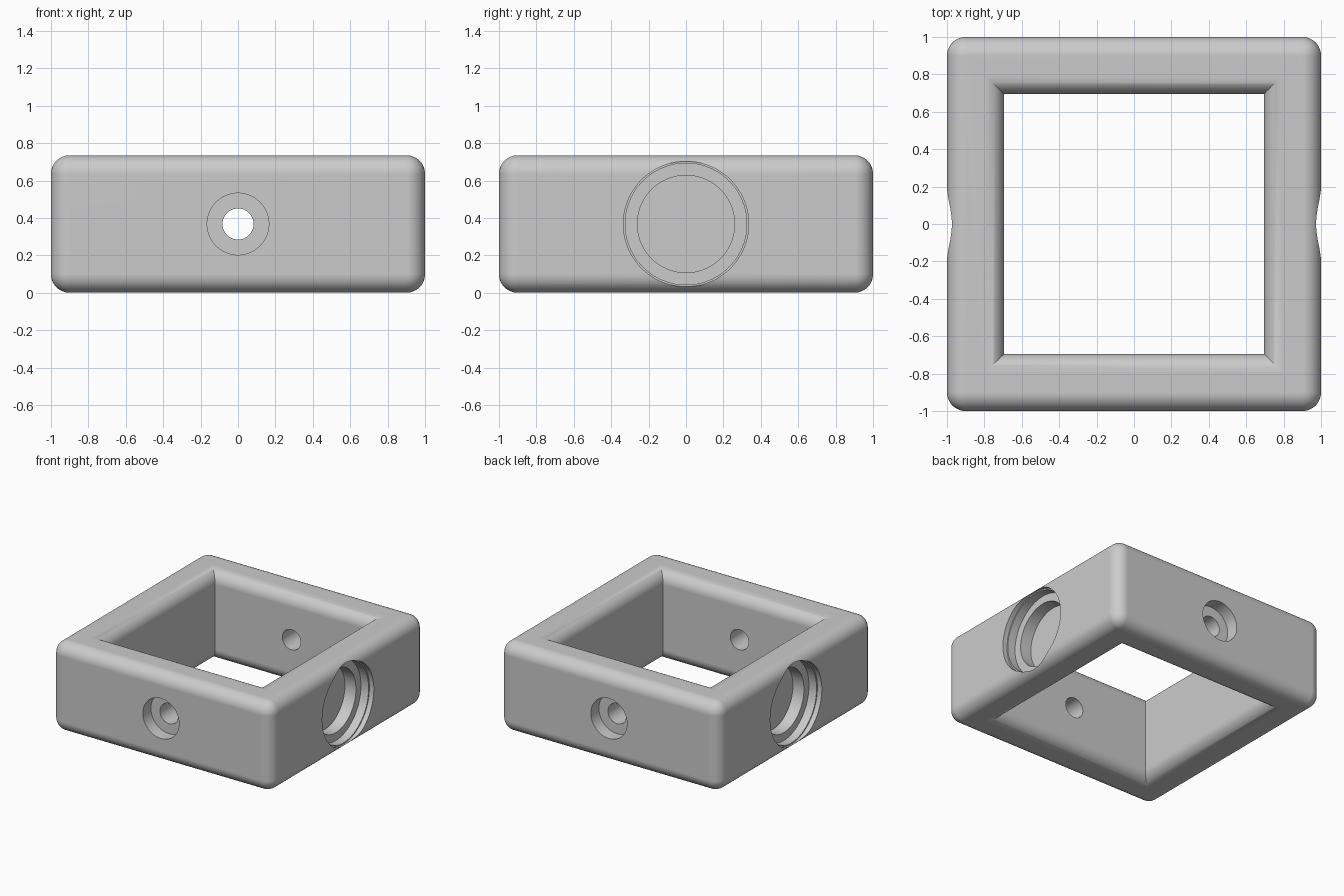
import bpy, bmesh
from math import sin, cos, pi, sqrt
from mathutils import Matrix, Vector

HEIGHT, FILLET, INNER = 0.735, 0.1, 0.695
MID = HEIGHT / 2

if "Cube" in bpy.data.objects:
    bpy.data.objects.remove(bpy.data.objects["Cube"])

grey = bpy.data.materials.new("light grey")
grey.use_nodes = True
grey.diffuse_color = (0.6, 0.6, 0.6, 1)
grey.node_tree.nodes["Principled BSDF"].inputs["Base Color"].default_value = (0.6, 0.6, 0.6, 1)


def add_object(name, bm):
    bmesh.ops.recalc_face_normals(bm, faces=bm.faces)
    mesh = bpy.data.meshes.new(name)
    bm.to_mesh(mesh)
    bm.free()
    mesh.materials.append(grey)
    ob = bpy.data.objects.new(name, mesh)
    bpy.context.collection.objects.link(ob)
    return ob


def lathe(name, sides, profile, matrix=Matrix()):
    """Closed solid of stacked regular rings, each given as (radius, z)."""
    bm = bmesh.new()
    rings = []
    for r, z in profile:
        angles = [2 * pi * (i + 0.5) / sides for i in range(sides)]
        rings.append([bm.verts.new((r * cos(a), r * sin(a), z)) for a in angles])
    for low, high in zip(rings, rings[1:]):
        for i in range(sides):
            j = (i + 1) % sides
            bm.faces.new((low[i], low[j], high[j], high[i]))
    bm.faces.new(rings[0])
    bm.faces.new(rings[-1])
    bm.transform(matrix)
    return add_object(name, bm)


# Rounded outer block
bm = bmesh.new()
bmesh.ops.create_cube(bm, size=1, matrix=Matrix.Translation((0, 0, MID)) @ Matrix.Diagonal((2, 2, HEIGHT, 1)))
bmesh.ops.bevel(bm, geom=bm.edges[:], offset=FILLET, segments=12, profile=0.5, affect='EDGES')
frame = add_object("square_frame", bm)

# Square opening, flared at both ends to round its rims
steps = 12
arc = [(INNER + FILLET * (1 - cos(a)), MID - FILLET + FILLET * sin(a))
       for a in (pi / 2 * i / steps for i in range(steps + 1))]
arc.append((INNER + FILLET, MID + 0.1))
half = [(r * sqrt(2), z) for r, z in arc]
profile = [(r, -z) for r, z in reversed(half)] + half
cutters = [lathe("opening_cutter", 4, profile, Matrix.Translation((0, 0, MID)))]

# Counterbored through holes at front and back, stepped blind bores at the sides
# (profiles run inward from the outer face)
screw_hole = [(0.165, -0.1), (0.165, 0.105), (0.083, 0.105), (0.083, 0.4)]
side_bore = [(0.335, -0.1), (0.335, 0.04), (0.325, 0.04), (0.325, 0.11), (0.26, 0.11), (0.26, 0.21)]
for name, shape, direction in (("front_hole", screw_hole, (0, -1, 0)),
                               ("back_hole", screw_hole, (0, 1, 0)),
                               ("left_bore", side_bore, (1, 0, 0)),
                               ("right_bore", side_bore, (-1, 0, 0))):
    out = Vector(direction)
    turn = (-out).to_track_quat('Z', 'Y').to_matrix().to_4x4()
    place = Matrix.Translation(out + Vector((0, 0, MID))) @ turn
    cutters.append(lathe(name + "_cutter", 64, shape, place))

# Cut everything out of the block
bpy.ops.object.select_all(action='DESELECT')
bpy.context.view_layer.objects.active = frame
frame.select_set(True)
for cutter in cutters:
    cutter.hide_render = True
    mod = frame.modifiers.new(cutter.name, 'BOOLEAN')
    mod.operation, mod.solver, mod.object = 'DIFFERENCE', 'EXACT', cutter
    bpy.ops.object.modifier_apply(modifier=mod.name)
for cutter in cutters:
    bpy.data.objects.remove(cutter)

# Smooth fillets with clean flat faces
bpy.ops.object.shade_smooth_by_angle(angle=pi / 6)
weighted = frame.modifiers.new("flat face normals", 'WEIGHTED_NORMAL')
weighted.keep_sharp = True
